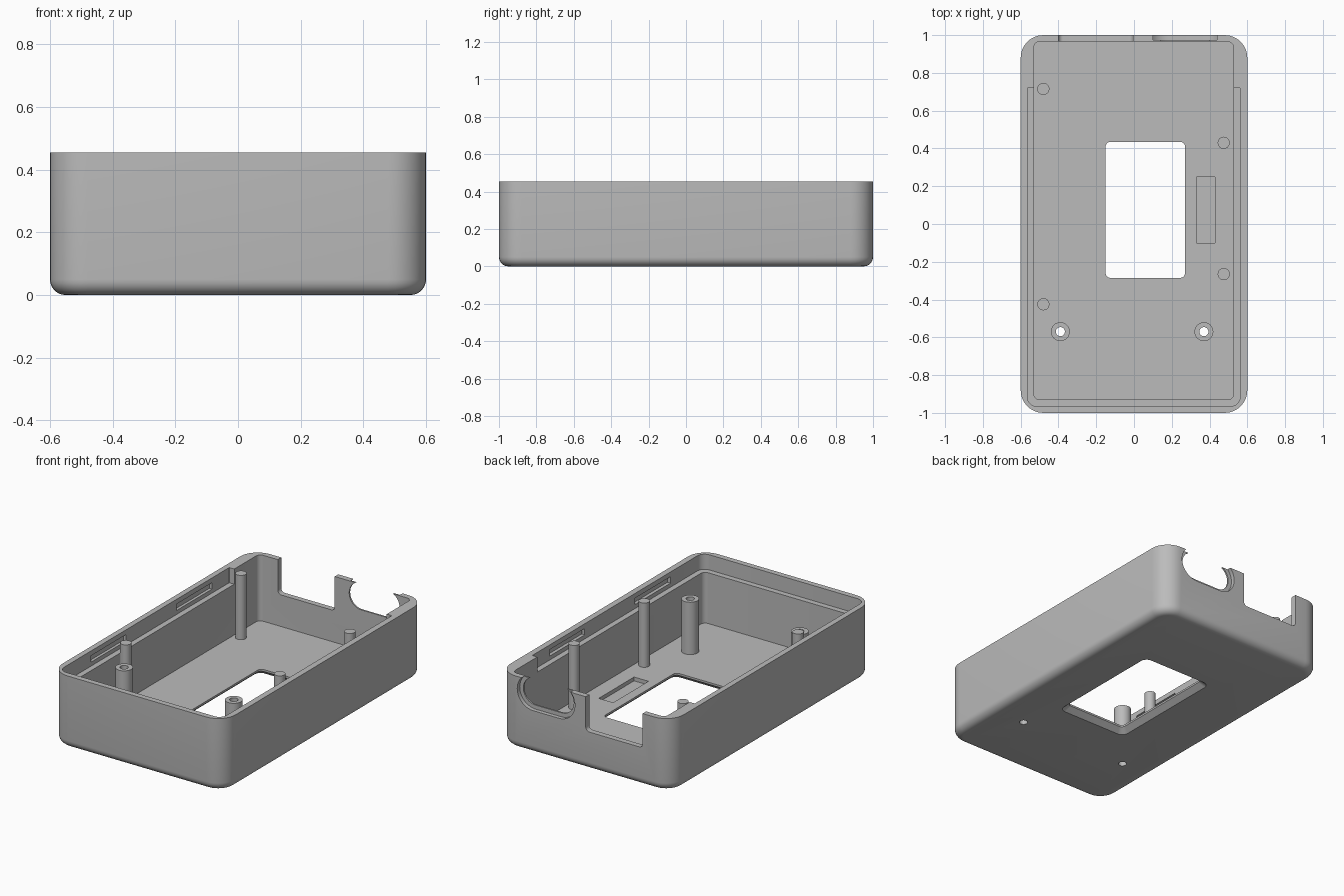
import bpy, bmesh, math

if "Cube" in bpy.data.objects:
    bpy.data.objects.remove(bpy.data.objects["Cube"])

H = 0.455       # case height
FLOOR = 0.042   # floor thickness

grey = bpy.data.materials.new("grey plastic")
grey.diffuse_color = (0.5, 0.5, 0.5, 1)
grey.use_nodes = True
grey.node_tree.nodes["Principled BSDF"].inputs["Base Color"].default_value = grey.diffuse_color


def rounded_rect(x0, x1, y0, y1, radii, n=8):
    """Outline from the low-left corner, anticlockwise; radii per corner."""
    pts = []
    corners = [(x0, y0, 1, 1), (x1, y0, -1, 1), (x1, y1, -1, -1), (x0, y1, 1, -1)]
    for i, ((x, y, sx, sy), r) in enumerate(zip(corners, radii)):
        for k in range(n + 1):
            a = math.pi + (i + k / n) * math.pi / 2
            pts.append((x + sx * r + r * math.cos(a), y + sy * r + r * math.sin(a)))
    return pts


def loft(name, layers, along_y=False):
    """Closed solid through stacked outlines: [(height, points), ...]."""
    bm = bmesh.new()
    rings = []
    for h, pts in layers:
        rings.append([bm.verts.new((a, h, b) if along_y else (a, b, h)) for a, b in pts])
    for lo, hi in zip(rings, rings[1:]):
        for i in range(len(lo)):
            j = (i + 1) % len(lo)
            bm.faces.new((lo[i], lo[j], hi[j], hi[i]))
    bm.faces.new(rings[0])
    bm.faces.new(rings[-1])
    bmesh.ops.recalc_face_normals(bm, faces=bm.faces)
    mesh = bpy.data.meshes.new(name)
    bm.to_mesh(mesh)
    bm.free()
    mesh.materials.append(grey)
    ob = bpy.data.objects.new(name, mesh)
    bpy.context.collection.objects.link(ob)
    return ob


def block(name, x0, x1, y0, y1, z0, z1, radii=(0.002,) * 4):
    pts = rounded_rect(x0, x1, y0, y1, radii)
    return loft(name, [(z0, pts), (z1, pts)])


def rod(name, x, y, r, z0, z1, n=32):
    pts = [(x + r * math.cos(2 * math.pi * i / n), y + r * math.sin(2 * math.pi * i / n))
           for i in range(n)]
    return loft(name, [(z0, pts), (z1, pts)])


def cut(ob, cutter):
    cutter.hide_render = True
    mod = ob.modifiers.new("cut", 'BOOLEAN')
    mod.operation, mod.solver, mod.object = 'DIFFERENCE', 'EXACT', cutter
    bpy.context.view_layer.objects.active = ob
    bpy.ops.object.modifier_apply(modifier=mod.name)
    bpy.data.objects.remove(cutter)


# Outer shell with a rounded bottom edge
F, R = 0.05, 0.12
layers = []
for k in range(7):
    a = k / 6 * math.pi / 2
    d = F * (1 - math.sin(a))
    layers.append((F * (1 - math.cos(a)),
                   rounded_rect(-0.6 + d, 0.6 - d, -1 + d, 1 - d, [R - d] * 4)))
layers.append((H, layers[-1][1]))
case = loft("case", layers)

# Main cavity, and the wider lid seat that stops short of the back
cut(case, block("cavity", -0.53, 0.527, -0.93, 0.965, FLOOR, 0.6, [0.03] * 4))
cut(case, block("lid_seat", -0.565, 0.562, -0.965, 0.72, 0.36, 0.6,
                [0.05, 0.05, 0.002, 0.002]))

# Snap slots inside both long walls
for s in (-1, 1):
    for y in (-0.65, 0.2):
        xa, xb = sorted((s * 0.55, s * 0.583))
        cut(case, block("snap_slot", xa, xb, y, y + 0.35, 0.385, 0.425))

# Display window, widening towards the underside
window = []
for z, d in ((-0.01, 0.045), (0.03, 0.0), (0.1, 0.0)):
    window.append((z, rounded_rect(-0.15 - d, 0.27 + d, -0.285 - d, 0.435 + d, [0.025 + d / 2] * 4)))
cut(case, loft("window", window))

# Shallow pocket in the floor
cut(case, block("pocket", 0.33, 0.43, -0.10, 0.25, 0.018, 0.1))

# Back wall: open notch, then a cable port with a thin recessed web
notch = rounded_rect(-0.4, -0.005, 0.24, 0.6, [0.025] * 4)
cut(case, loft("notch", [(0.9, notch), (1.1, notch)], True))
recess = rounded_rect(0.07, 0.47, 0.27, 0.49, [0.1099] * 4, 10)
cut(case, loft("port_recess", [(0.975, recess), (1.1, recess)], True))
port = rounded_rect(0.095, 0.445, 0.295, 0.465, [0.0849] * 4, 10)
cut(case, loft("port", [(0.9, port), (1.1, port)], True))

# Screw bosses, drilled through the floor
parts = [case]
for x in (-0.39, 0.37):
    boss = rod("screw_boss", x, -0.57, 0.05, FLOOR - 0.01, 0.37)
    for ob in (case, boss):
        cut(ob, rod("drill", x, -0.57, 0.024, -0.1, 0.6))
    parts.append(boss)

# Support pins
for x, y in ((-0.48, 0.715), (0.475, 0.43), (0.475, -0.265), (-0.48, -0.425)):
    parts.append(rod("support_pin", x, y, 0.032, FLOOR - 0.01, 0.445))

# Smooth the rounded faces, keep the edges sharp
bpy.ops.object.select_all(action='DESELECT')
for ob in parts:
    ob.select_set(True)
bpy.context.view_layer.objects.active = case
bpy.ops.object.shade_smooth_by_angle(angle=math.radians(30))
